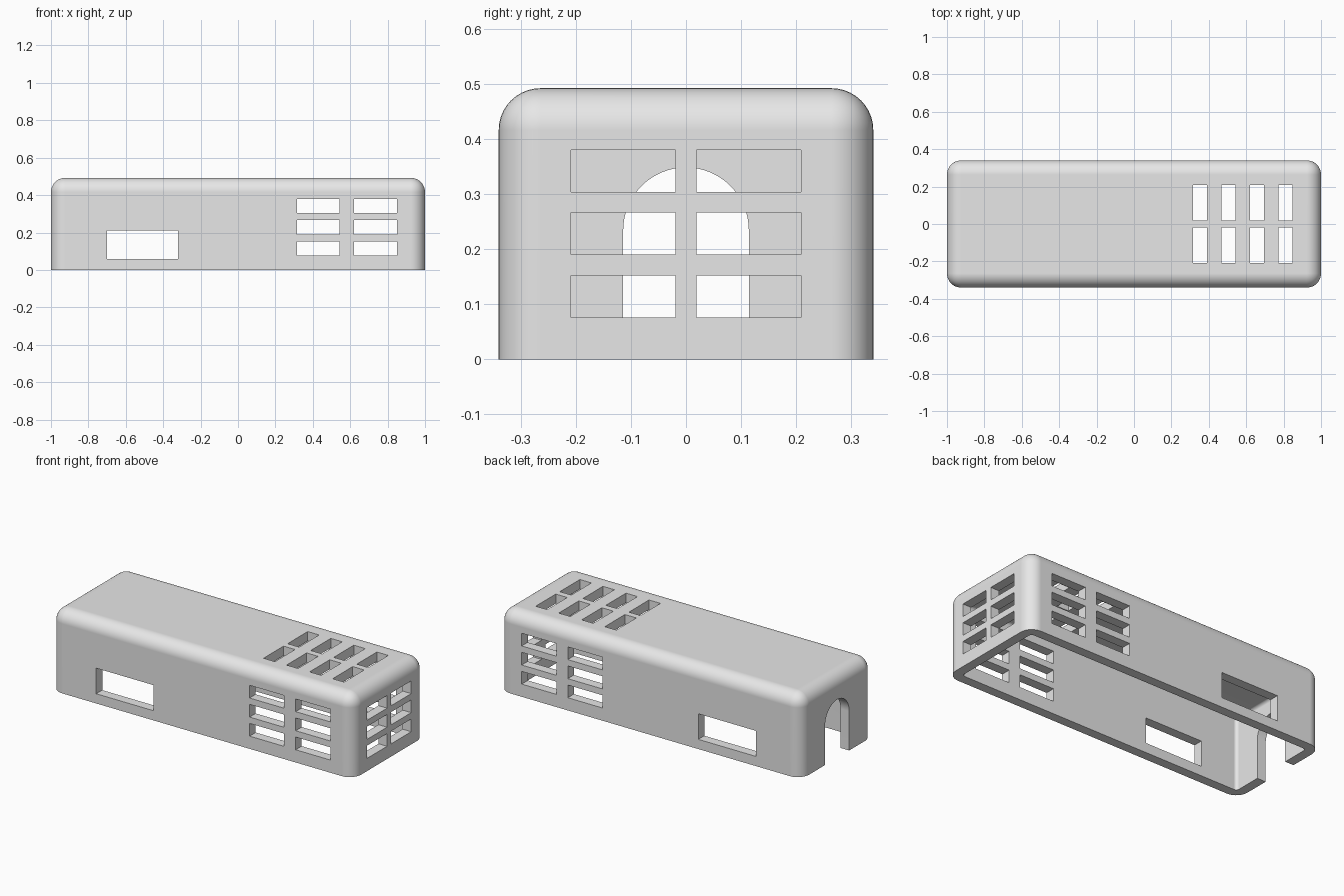
import bpy, bmesh, math
from mathutils import Matrix, Vector

if "Cube" in bpy.data.objects:
    bpy.data.objects.remove(bpy.data.objects["Cube"], do_unlink=True)

HALF_Y, HEIGHT, RADIUS, WALL = 0.34, 0.492, 0.076, 0.057
PITCH, SLOT, RIB = 0.114, 0.076, 0.019

grey = bpy.data.materials.new("light grey plastic")
grey.use_nodes = True
grey.diffuse_color = (0.8, 0.8, 0.8, 1)
grey.node_tree.nodes["Principled BSDF"].inputs["Base Color"].default_value = (0.8, 0.8, 0.8, 1)


def add_box(bm, low, high):
    low, high = Vector(low), Vector(high)
    matrix = Matrix.Translation((low + high) / 2) @ Matrix.Diagonal((*(high - low), 1))
    return bmesh.ops.create_cube(bm, size=1, matrix=matrix)["verts"]


def finish(bm, name):
    bmesh.ops.recalc_face_normals(bm, faces=bm.faces[:])
    mesh = bpy.data.meshes.new(name)
    bm.to_mesh(mesh)
    bm.free()
    mesh.materials.append(grey)
    obj = bpy.data.objects.new(name, mesh)
    bpy.context.collection.objects.link(obj)
    return obj


def rounded_block(name, hx, hy, bottom, top, radius, segments):
    """Box with every edge rounded except those around the bottom."""
    bm = bmesh.new()
    add_box(bm, (-hx, -hy, bottom), (hx, hy, top))
    edges = [e for e in bm.edges if max(v.co.z for v in e.verts) > bottom + 0.01]
    bmesh.ops.bevel(bm, geom=edges, offset=radius, segments=segments,
                    profile=0.5, affect='EDGES')
    return finish(bm, name)


# Outer shell and the hollow inside it
case = rounded_block("case_cover", 1, HALF_Y, 0, HEIGHT, RADIUS, 10)
cavity = rounded_block("cavity_cutter", 1 - WALL, HALF_Y - WALL, -0.1,
                       HEIGHT - WALL, RADIUS - WALL, 5)

# Cutters for all openings
bm = bmesh.new()
D = 0.078  # cutter reach on each side of a wall
rows = [SLOT + i * PITCH for i in range(3)]
for side in (-1, 1):
    y0, y1 = side * HALF_Y - D, side * HALF_Y + D
    # Side window
    add_box(bm, (-0.7, y0, 0.058), (-0.32, y1, 0.211))
    # Side vents
    for z in rows:
        for x in (0.315, 0.62):
            add_box(bm, (x, y0, z), (x + 0.229, y1, z + SLOT))
    # End and roof vents, one column on each side of the middle rib
    low, high = sorted((side * RIB, side * 0.209))
    for z in rows:
        add_box(bm, (1 - D, low, z), (1 + D, high, z + SLOT))
    for i in range(4):
        x = 0.315 + i * 0.1525
        add_box(bm, (x, low, HEIGHT - D), (x + SLOT, high, HEIGHT + D))

# Arched doorway in the other end
R, SPRING = 0.114, 0.234
arc = [math.pi * i / 32 for i in range(33)]
profile = [(R, -0.1)] + [(R * math.cos(a), SPRING + R * math.sin(a)) for a in arc] + [(-R, -0.1)]
face = bm.faces.new([bm.verts.new((-1 - D, y, z)) for y, z in profile])
extruded = bmesh.ops.extrude_face_region(bm, geom=[face])["geom"]
bmesh.ops.translate(bm, vec=(2 * D, 0, 0),
                    verts=[g for g in extruded if isinstance(g, bmesh.types.BMVert)])
if not face.is_valid or not any(f is face for f in bm.faces):
    bmesh.ops.holes_fill(bm, edges=bm.edges[:])
openings = finish(bm, "opening_cutter")

# Cut the hollow and openings, then remove the cutters
bpy.ops.object.select_all(action='DESELECT')
case.select_set(True)
bpy.context.view_layer.objects.active = case
for cutter in (cavity, openings):
    cutter.hide_render = True
    mod = case.modifiers.new(cutter.name, 'BOOLEAN')
    mod.operation = 'DIFFERENCE'
    mod.solver = 'EXACT'
    mod.object = cutter
    bpy.ops.object.modifier_apply(modifier=mod.name)
    bpy.data.objects.remove(cutter, do_unlink=True)

# Smooth rounded edges, flat walls
bpy.ops.object.shade_smooth_by_angle(angle=math.radians(30))
weighted = case.modifiers.new("flat_walls", 'WEIGHTED_NORMAL')
weighted.keep_sharp = True
